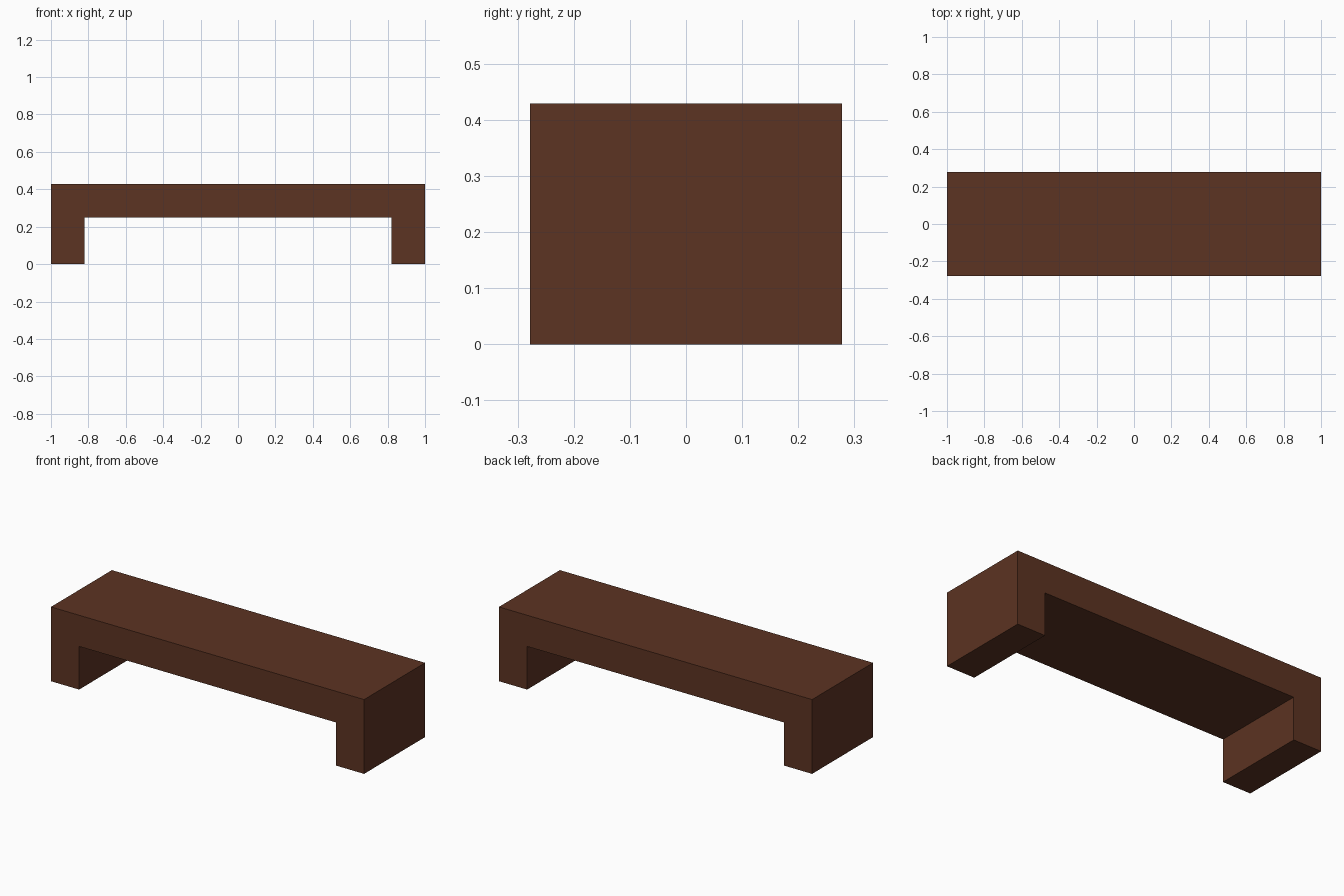
import bpy, bmesh

if "Cube" in bpy.data.objects:
    bpy.data.objects.remove(bpy.data.objects["Cube"])

HALF_LEN, HALF_DEPTH = 1.0, 0.278
HEIGHT, THICK = 0.429, 0.18

# Dark brown wood
wood = bpy.data.materials.new("dark_brown_wood")
wood.diffuse_color = (0.107, 0.033, 0.016, 1.0)
wood.use_nodes = True
wood.node_tree.nodes["Principled BSDF"].inputs["Base Color"].default_value = wood.diffuse_color

# Bench: one U-shaped profile (seat and both legs) extruded along the depth
inner, under = HALF_LEN - THICK, HEIGHT - THICK
right_half = [(inner, under), (inner, 0), (HALF_LEN, 0), (HALF_LEN, HEIGHT)]
profile = right_half + [(-x, z) for x, z in reversed(right_half)]

bm = bmesh.new()
face = bm.faces.new([bm.verts.new((x, -HALF_DEPTH, z)) for x, z in profile])
ext = bmesh.ops.extrude_face_region(bm, geom=[face], use_keep_orig=True)
moved = [g for g in ext["geom"] if isinstance(g, bmesh.types.BMVert)]
bmesh.ops.translate(bm, verts=moved, vec=(0, 2 * HALF_DEPTH, 0))
bmesh.ops.recalc_face_normals(bm, faces=bm.faces)

mesh = bpy.data.meshes.new("bench")
bm.to_mesh(mesh)
bm.free()
mesh.materials.append(wood)
bpy.context.collection.objects.link(bpy.data.objects.new("bench", mesh))
